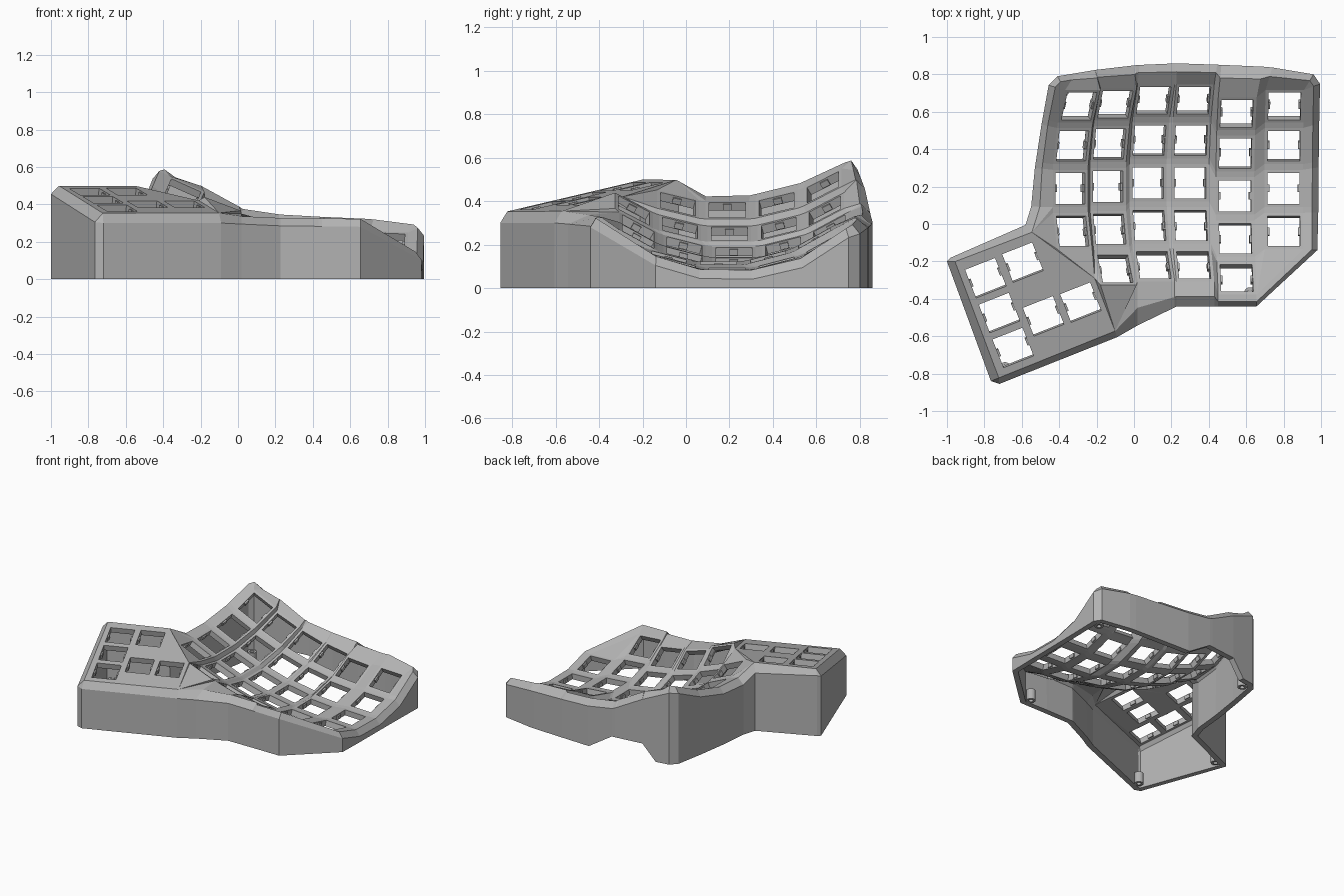
import bpy, bmesh, math
from mathutils import Matrix, Vector

if "Cube" in bpy.data.objects:
    bpy.data.objects.remove(bpy.data.objects["Cube"])

grey = bpy.data.materials.new("plain grey")
grey.use_nodes = True
grey.diffuse_color = (0.45, 0.45, 0.45, 1)
grey.node_tree.nodes["Principled BSDF"].inputs["Base Color"].default_value = (0.45, 0.45, 0.45, 1)


def make_object(name, bm):
    mesh = bpy.data.meshes.new(name)
    bm.to_mesh(mesh)
    bm.free()
    mesh.materials.append(grey)
    obj = bpy.data.objects.new(name, mesh)
    bpy.context.collection.objects.link(obj)
    return obj


def interp(t, table):
    """Piecewise linear lookup; each row is (key, value, value)."""
    if t <= table[0][0]:
        return table[0][1:]
    for a, b in zip(table, table[1:]):
        if t <= b[0]:
            k = (t - a[0]) / (b[0] - a[0])
            return tuple(p + (q - p) * k for p, q in zip(a[1:], b[1:]))
    return table[-1][1:]


# Key columns: x, y, z of the middle row, sideways tilt, number of rows
COLUMNS = [(-0.34, 0.19, 0.36, 0.42, 4), (-0.14, 0.20, 0.25, 0.36, 5),
           (0.075, 0.22, 0.165, 0.27, 5), (0.30, 0.22, 0.125, 0.17, 5),
           (0.54, 0.15, 0.115, 0.08, 5), (0.80, 0.19, 0.09, 0.04, 4)]
RADIUS, STEP = 0.9, 0.255
CELL_W, CELL_H, HOLE_W, HOLE_H = 0.103, 0.1, 0.086, 0.083
CORNERS = {"FL": (-1, -1), "FR": (1, -1), "BR": (1, 1), "BL": (-1, 1)}


def key_frame(c, r):
    x, y, z, tilt, _ = COLUMNS[c]
    a = (2 - r) * STEP
    arc = Matrix.Translation((0, RADIUS * math.sin(a), RADIUS * (1 - math.cos(a))))
    return Matrix.Translation((x, y, z)) @ Matrix.Rotation(tilt, 4, 'Y') @ arc @ Matrix.Rotation(a, 4, 'X')


bm = bmesh.new()
frames = []
grid = {}


def rect(frame, w, h):
    return [bm.verts.new(frame @ Vector((i * w, j * h, 0))) for i, j in CORNERS.values()]


def face(*verts):
    unique = list(dict.fromkeys(verts))
    if len(unique) > 2:
        bm.faces.new(unique)


# Thumb plate: flat outline with square openings
thumb = Matrix.Translation((-0.72, -0.475, 0.424)) @ Matrix.Rotation(math.radians(21.5), 4, 'Z') @ Matrix.Rotation(0.217, 4, 'X')
outline = [(-0.12, 0.35), (-0.13, -0.33), (0.54, -0.325), (0.542, -0.015), (0.32, 0.345)]
tA, tB, tC, tD, tE = plate = [bm.verts.new(thumb @ Vector((u, v, 0))) for u, v in outline]
loops = [plate]
for u, v in [(0, 0.205), (0, 0), (0, -0.205), (0.215, 0.21), (0.213, -0.105), (0.425, -0.11)]:
    frame = thumb @ Matrix.Translation((u, v, 0))
    frames.append(frame)
    loops.append(rect(frame, HOLE_W, HOLE_H))
edges = [bm.edges.new((l[i], l[(i + 1) % len(l)])) for l in loops for i in range(len(l))]
bmesh.ops.triangle_fill(bm, use_beauty=True, edges=edges, normal=thumb.to_3x3() @ Vector((0, 0, 1)))

# Key cells: square frames along each curved column
for c, col in enumerate(COLUMNS):
    for r in range(col[4]):
        frame = key_frame(c, r)
        frames.append(frame)
        outer, inner = rect(frame, CELL_W, CELL_H), rect(frame, HOLE_W, HOLE_H)
        for i in range(4):
            j = (i + 1) % 4
            face(outer[i], outer[j], inner[j], inner[i])
        for name, v in zip(CORNERS, outer):
            grid[c, r, name] = v
        if r:
            face(grid[c, r, "BL"], grid[c, r, "BR"], grid[c, r - 1, "FR"], grid[c, r - 1, "FL"])

# Webs between neighbouring columns
for c in range(5):
    rows = min(COLUMNS[c][4], COLUMNS[c + 1][4])
    for r in range(rows):
        face(grid[c, r, "FR"], grid[c + 1, r, "FL"], grid[c + 1, r, "BL"], grid[c, r, "BR"])
        if r:
            face(grid[c, r, "BR"], grid[c + 1, r, "BL"], grid[c + 1, r - 1, "FL"], grid[c, r - 1, "FR"])
g = lambda key: grid[int(key[0]), int(key[1]), key[2:]]
for names in ["03FR 13FL 14BL", "43FR 44BR 53FL", "44BR 44FR 53FL", "44FR 53FR 53FL"]:
    face(*[g(n) for n in names.split()])

# Transition between key columns and thumb plate
for names, extra in [("24FL 14FR", [tC]), ("14FR 14FL", [tC]), ("14FL", [tD, tC]),
                     ("14FL 14BL", [tD]), ("14BL 03FR", [tD]), ("03FR 03FL", [tD]),
                     ("03FL", [tE, tD]), ("03FL 03BL", [tE]), ("03BL 02FL", [tE])]:
    face(*[g(n) for n in names.split()], *extra)

# Rim and wall stations, clockwise: (inner vertex, wall top position)
LEFT = [(0.09, -0.55, 0.38), (0.3, -0.53, 0.385), (0.53, -0.495, 0.44), (0.75, -0.455, 0.54)]
BACK = [(-0.41, 0.79, 0.545), (-0.17, 0.83, 0.44), (0.02, 0.85, 0.335),
        (0.25, 0.86, 0.30), (0.72, 0.84, 0.28), (0.96, 0.8, 0.25)]
RIGHT = [(-0.16, 0.98, 0.11), (0.05, 0.985, 0.045), (0.3, 0.987, 0.04), (0.53, 0.99, 0.09), (0.76, 0.995, 0.24)]
FRONT = [(-0.1, -0.6, 0.30), (0.23, -0.44, 0.285), (0.67, -0.44, 0.28)]
NOTCH_X, NOTCH_Z = (-0.31, 0.03), 0.12
stations = []
for r in (2, 1, 0):
    for n in ("FL", "BL"):
        v = grid[0, r, n]
        y = v.co.y * 1.035
        x, z = interp(y, LEFT)
        stations.append((v, (x, y, z)))
x0, x1 = grid[0, 0, "BL"].co.x, grid[5, 0, "BR"].co.x
back = [(-0.41 + 1.37 * (grid[c, 0, n].co.x - x0) / (x1 - x0), grid[c, 0, n])
        for c in range(6) for n in ("BL", "BR")]
for edge in NOTCH_X:
    back.append((edge, max((b for b in back if b[0] < edge), key=lambda b: b[0])[1]))
for x, v in sorted(back, key=lambda b: b[0]):
    stations.append((v, (x, *interp(x, BACK))))
for r in range(4):
    for n in ("BR", "FR"):
        v = grid[5, r, n]
        y = v.co.y * 1.045
        x, z = interp(y, RIGHT)
        stations.append((v, (x, y, z)))
for n in ("44FR", "44FL", "34FR", "34FL", "24FR", "24FL"):
    v = g(n)
    stations.append((v, (v.co.x, *interp(v.co.x, FRONT))))
stations += [(tC, (-0.09, -0.605, 0.30)), (tB, (-0.72, -0.855, 0.30)), (tB, (-0.765, -0.84, 0.305)),
             (tA, (-1.0, -0.2, 0.455)), (tA, (-0.98, -0.18, 0.46)), (tE, (-0.58, -0.005, 0.44))]

# Rings: plate edge, rim peak, wall top, wall foot; the foot is raised over the cable notch
rings = []
for v, top in stations:
    top = Vector(top)
    peak = v
    if v not in plate:
        p = v.co.lerp(top, 0.6)
        p.z = top.z + 0.042
        peak = bm.verts.new(p)
    foot = lift = bm.verts.new((top.x, top.y, 0))
    if top.y > 0.78 and NOTCH_X[0] <= top.x <= NOTCH_X[1]:
        lift = bm.verts.new((top.x, top.y, NOTCH_Z))
        if top.x not in NOTCH_X:
            bm.verts.remove(foot)
            foot = lift
    rings.append((v, peak, bm.verts.new(top), lift, foot))
for i, a in enumerate(rings):
    b = rings[(i + 1) % len(rings)]
    for k in range(2):
        face(a[k], b[k], b[k + 1], a[k + 1])
    if a[3].co.z > 0 and b[3].co.z > 0:
        face(a[2], b[2], b[3], a[3])
    else:
        face(a[2], b[2], b[3], b[4], a[4], a[3])

bm.normal_update()
bmesh.ops.recalc_face_normals(bm, faces=bm.faces[:])
bm.normal_update()
if sum(f.normal.z * f.calc_area() for f in bm.faces) < 0:
    bmesh.ops.reverse_faces(bm, faces=bm.faces[:])
shell = make_object("case_shell", bm)
solid = shell.modifiers.new("thickness", 'SOLIDIFY')
solid.thickness, solid.offset = 0.042, -1

# Small latches on both sides of every key opening
bm = bmesh.new()
for frame in frames:
    for s in (-1, 1):
        place = frame @ Matrix.Translation((s * HOLE_W, 0, -0.022)) @ Matrix.Diagonal((0.02, 0.04, 0.028, 1))
        bmesh.ops.create_cube(bm, size=1, matrix=place)
make_object("key_latches", bm)

# Hollow screw posts inside the corners
bm = bmesh.new()
for x, y in [(-0.91, -0.21), (-0.69, -0.77), (-0.38, 0.71), (0.92, 0.72), (0.62, -0.37)]:
    ring = [[bm.verts.new((x + q * math.cos(t * math.tau / 16), y + q * math.sin(t * math.tau / 16), z))
             for t in range(16)] for q, z in [(0.032, 0), (0.032, 0.08), (0.016, 0.08), (0.016, 0)]]
    for k in range(4):
        a, b = ring[k], ring[(k + 1) % 4]
        for t in range(16):
            u = (t + 1) % 16
            bm.faces.new((a[t], a[u], b[u], b[t]))
make_object("screw_posts", bm)
